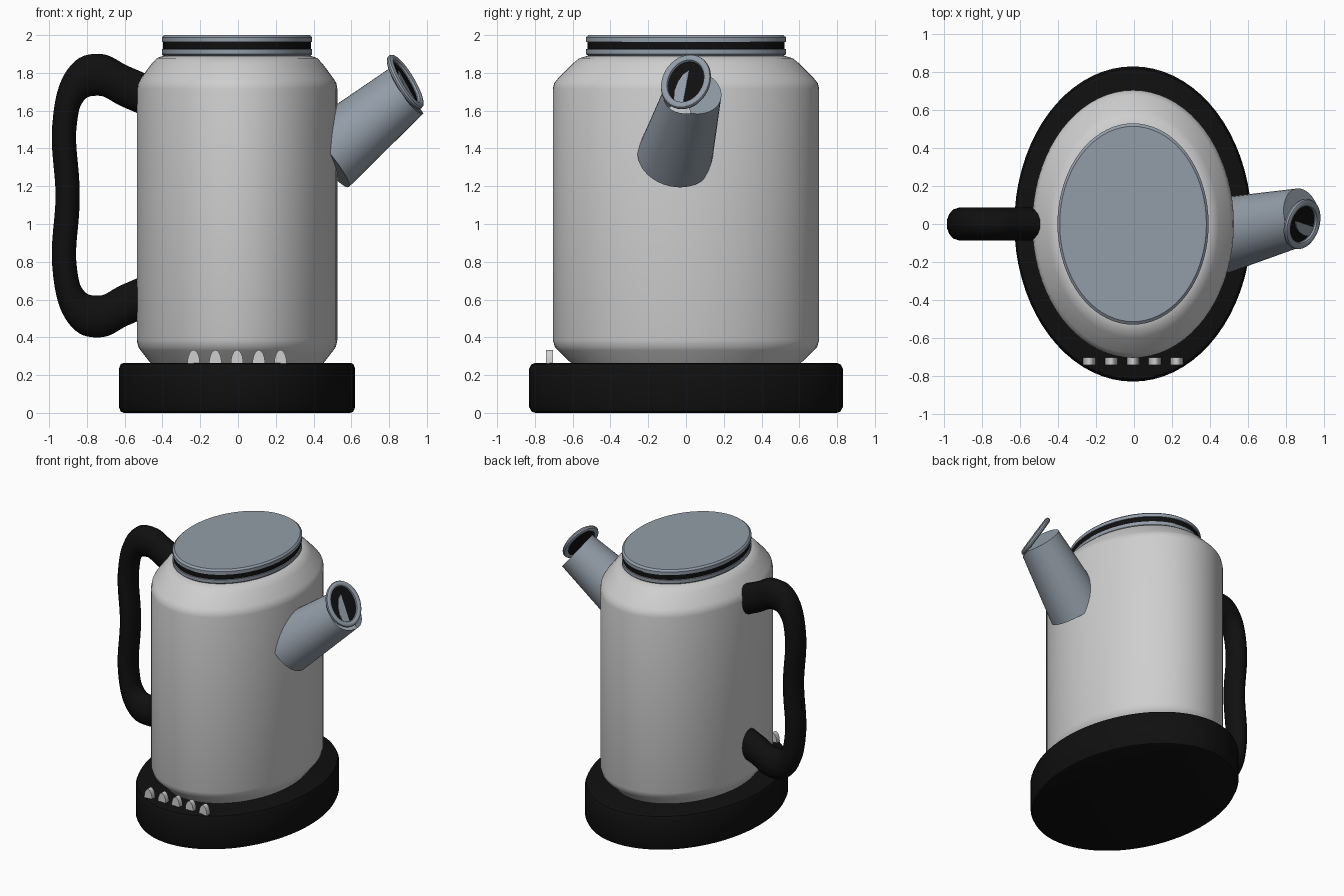
import bpy, bmesh, math
from mathutils import Vector, Matrix

cube = bpy.data.objects.get("Cube")
if cube:
    bpy.data.objects.remove(cube, do_unlink=True)


def material(name, rgb):
    m = bpy.data.materials.new(name)
    m.use_nodes = True
    m.diffuse_color = (*rgb, 1)
    m.node_tree.nodes["Principled BSDF"].inputs["Base Color"].default_value = (*rgb, 1)
    return m


GREY = material("light_grey", (0.62, 0.62, 0.62))
STEEL = material("blue_grey_steel", (0.29, 0.335, 0.39))
BLACK = material("black", (0.005, 0.005, 0.005))


def finish(obj, angle=35):
    bpy.ops.object.select_all(action='DESELECT')
    obj.select_set(True)
    bpy.context.view_layer.objects.active = obj
    bpy.ops.object.shade_smooth_by_angle(angle=math.radians(angle))
    return obj


def add(name, bm, *mats):
    bmesh.ops.recalc_face_normals(bm, faces=bm.faces)
    mesh = bpy.data.meshes.new(name)
    bm.to_mesh(mesh)
    bm.free()
    for m in mats:
        mesh.materials.append(m)
    obj = bpy.data.objects.new(name, mesh)
    bpy.context.collection.objects.link(obj)
    return finish(obj)


def lathe(rx, ry, profile, sides=72):
    """Oval turned solid from (radius fraction, height) pairs."""
    bm = bmesh.new()
    rings = []
    for r, z in profile:
        rings.append([bm.verts.new((CENTRE_X + rx * r * math.cos(2 * math.pi * i / sides),
                                    ry * r * math.sin(2 * math.pi * i / sides), z))
                      for i in range(sides)])
    for low, high in zip(rings, rings[1:]):
        for i in range(sides):
            j = (i + 1) % sides
            bm.faces.new((low[i], low[j], high[j], high[i]))
    bm.faces.new(rings[0][::-1])
    bm.faces.new(rings[-1])
    return bm


CENTRE_X = -0.005

# Oval base and body
BASE_TOP = 0.265
add("base", lathe(0.625, 0.83, [(0.96, 0), (0.985, 0.007), (1, 0.03), (1, BASE_TOP - 0.03),
                                (0.985, BASE_TOP - 0.007), (0.96, BASE_TOP)]), BLACK)
add("body", lathe(0.531, 0.705, [(0.86, 0.262), (0.96, 0.33), (0.985, 0.35), (1, 0.385),
                                 (1, 1.715), (0.99, 1.745), (0.965, 1.768), (0.85, 1.85),
                                 (0.8, 1.878), (0.74, 1.89)]), GREY)

# Lid with a dark band between two rounded plates
lid = lathe(0.398, 0.53, [(0.97, 1.888), (1, 1.9), (1, 1.925), (0.985, 1.926), (0.985, 1.963),
                          (1, 1.964), (1, 1.988), (0.97, 2.0)])
for f in lid.faces:
    if 1.926 < f.calc_center_median().z < 1.963 and abs(f.normal.z) < 0.5 and len(f.verts) == 4:
        f.material_index = 1
add("lid", lid, STEEL, BLACK)

# Handle: a round tube swept along a path, then squashed
SQUASH = (0.765, 1.0, 1.32)
PATH = [(-0.45, 1.665), (-0.6, 1.73), (-0.74, 1.79), (-0.86, 1.735), (-0.915, 1.56), (-0.902, 1.15)]
path = PATH + [(x, 2.3 - z) for x, z in PATH[-2::-1]]
curve = bpy.data.curves.new("handle", 'CURVE')
curve.dimensions = '3D'
curve.bevel_depth = 0.086
curve.bevel_resolution = 5
curve.resolution_u = 8
curve.use_fill_caps = True
spline = curve.splines.new('BEZIER')
spline.bezier_points.add(len(path) - 1)
for p, (x, z) in zip(spline.bezier_points, path):
    p.co = (x / SQUASH[0], 0, z / SQUASH[2])
    p.handle_left_type = p.handle_right_type = 'AUTO'
curve.materials.append(BLACK)
handle = bpy.data.objects.new("handle", curve)
handle.scale = SQUASH
bpy.context.collection.objects.link(handle)
bpy.ops.object.select_all(action='DESELECT')
handle.select_set(True)
bpy.context.view_layer.objects.active = handle
bpy.ops.object.convert(target='MESH')
finish(bpy.context.view_layer.objects.active, 50)

# Spout: a tapered tube, trimmed where it meets the tilted rim
root, tip = Vector((0.46, -0.06, 1.35)), Vector((0.885, 0.04, 1.70))
axis = tip - root
rim_centre = Vector((0.885, 0.0, 1.752))
rim_normal = Vector((0.817, -0.27, 0.509)).normalized()
bm = bmesh.new()
bmesh.ops.create_cone(bm, cap_ends=True, segments=40, radius1=0.2, radius2=0.15, depth=axis.length,
                      matrix=Matrix.Translation((root + tip) / 2)
                      @ axis.to_track_quat('Z', 'Y').to_matrix().to_4x4())
bmesh.ops.bisect_plane(bm, geom=bm.verts[:] + bm.edges[:] + bm.faces[:],
                       plane_co=rim_centre - rim_normal * 0.012, plane_no=rim_normal,
                       clear_outer=True)
add("spout", bm, STEEL)

# Frame of the rim: across, up and outward
across = Vector((0, 0, 1)).cross(rim_normal).normalized()
up = rim_normal.cross(across)
frame = Matrix((across, up, rim_normal)).transposed().to_4x4()
frame.translation = rim_centre


def oval(bm, rx, ry, z, sides=40):
    return [bm.verts.new(frame @ Vector((rx * math.cos(2 * math.pi * i / sides),
                                         ry * math.sin(2 * math.pi * i / sides), z)))
            for i in range(sides)]


# Rim: rounded oval ring
bm = bmesh.new()
rings = []
for k in range(10):
    a = 2 * math.pi * k / 10
    grow = 0.02 * math.cos(a)
    rings.append(oval(bm, 0.117 + grow, 0.145 + grow, 0.018 * math.sin(a)))
for k, ring in enumerate(rings):
    nxt = rings[(k + 1) % len(rings)]
    for i in range(len(ring)):
        j = (i + 1) % len(ring)
        bm.faces.new((ring[i], ring[j], nxt[j], nxt[i]))
finish(add("spout_rim", bm, STEEL), 50)

# Dark opening inside the rim
bm = bmesh.new()
front, back = oval(bm, 0.115, 0.143, -0.006), oval(bm, 0.115, 0.143, -0.012)
bm.faces.new(front)
bm.faces.new(back[::-1])
for i in range(len(front)):
    j = (i + 1) % len(front)
    bm.faces.new((front[i], back[i], back[j], front[j]))
add("spout_opening", bm, BLACK)

# Pale sliver of metal standing in the opening
bm = bmesh.new()
outline = [(0.005, -0.135), (0.005, 0.07), (-0.025, 0.045), (-0.045, 0.0),
           (-0.055, -0.06), (-0.045, -0.125)]
bottom = [bm.verts.new(frame @ Vector((x, y, -0.008))) for x, y in outline]
top = [bm.verts.new(frame @ Vector((x, y, 0.0))) for x, y in outline]
bm.faces.new(bottom[::-1])
bm.faces.new(top)
for i in range(len(top)):
    j = (i + 1) % len(top)
    bm.faces.new((bottom[i], bottom[j], top[j], top[i]))
add("spout_sliver", bm, STEEL)

# Row of five arched buttons along the front of the base
for n in range(-2, 3):
    bm = bmesh.new()
    arch = [(math.cos(math.pi * i / 12) * 0.033, math.sin(math.pi * i / 12) * 0.072)
            for i in range(13)]
    face = bm.faces.new([bm.verts.new((CENTRE_X + n * 0.115 + x, -0.742, BASE_TOP - 0.004 + z))
                         for x, z in arch])
    moved = bmesh.ops.extrude_face_region(bm, geom=[face])["geom"]
    bmesh.ops.translate(bm, vec=(0, 0.038, 0),
                        verts=[v for v in moved if isinstance(v, bmesh.types.BMVert)])
    add("button_%d" % (n + 3), bm, GREY)
